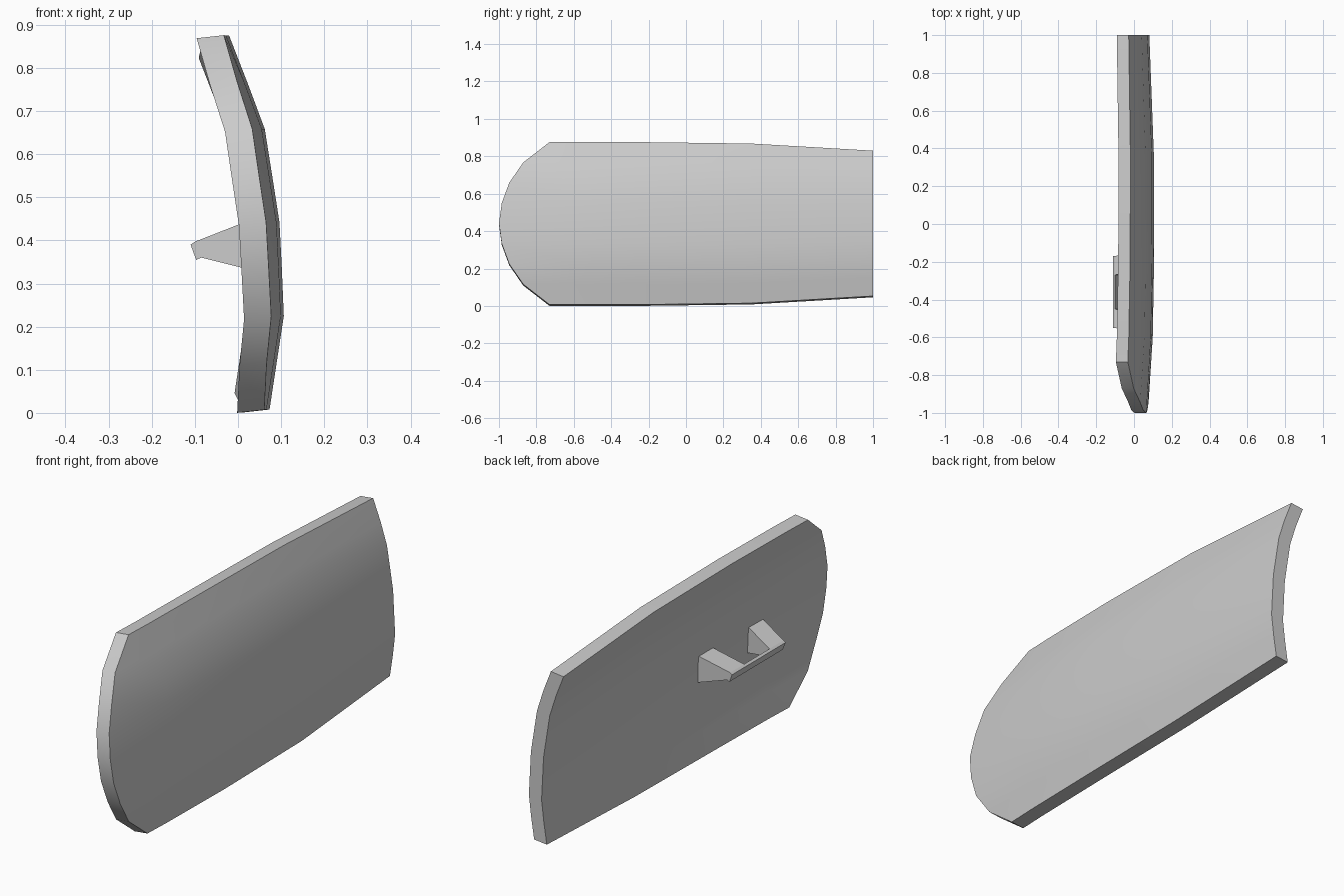
import bpy, bmesh, math

if "Cube" in bpy.data.objects:
    bpy.data.objects.remove(bpy.data.objects["Cube"])


def interp(points, v):
    """Piecewise linear lookup in sorted (key, value) pairs."""
    v = min(max(v, points[0][0]), points[-1][0])
    for (a, fa), (b, fb) in zip(points, points[1:]):
        if v <= b:
            return fa + (fb - fa) * (v - a) / (b - a)


def finish(bm, name):
    bmesh.ops.recalc_face_normals(bm, faces=bm.faces[:])
    me = bpy.data.meshes.new(name)
    bm.to_mesh(me)
    bm.free()
    ob = bpy.data.objects.new(name, me)
    bpy.context.collection.objects.link(ob)
    return ob


# Curved panel: vertical bow, lengthwise bow, and outline
BOW_Z = [(0.007, 0.073), (0.23, 0.107), (0.445, 0.096), (0.665, 0.061), (0.876, -0.021)]
BOW_Y = [(-1, -0.031), (-0.945, -0.029), (-0.73, -0.012), (-0.6, -0.007),
         (-0.2, 0), (0.35, -0.001), (1, -0.025)]
INSET = [(-1, 0), (0, 0.001), (0.35, 0.008), (1, 0.046)]
TIP = [-0.73, -0.87, -0.945, -0.985, -1.0, -0.985, -0.945, -0.87, -0.73]

bm = bmesh.new()
grid = []
for r, tip in enumerate(TIP):
    row = []
    for y in (1, 0.35, -0.2, -0.6, tip):
        d = interp(INSET, y)
        z = 0.007 + d + (0.869 - 2 * d) * r / 8
        row.append(bm.verts.new((interp(BOW_Z, z) + interp(BOW_Y, y), y, z)))
    grid.append(row)
for a, b in zip(grid, grid[1:]):
    for i in range(4):
        bm.faces.new((a[i], a[i + 1], b[i + 1], b[i]))
# Thickness
ext = bmesh.ops.extrude_face_region(bm, geom=bm.faces[:], use_keep_orig=True)
bmesh.ops.translate(bm, vec=(-0.063, 0, -0.007),
                    verts=[v for v in ext["geom"] if isinstance(v, bmesh.types.BMVert)])
panel = finish(bm, "curved_panel")
bpy.context.view_layer.objects.active = panel
panel.select_set(True)
bpy.ops.object.shade_smooth_by_angle(angle=math.radians(30))


# Handle: loft between two matching cross-sections
def loft(name, first, last):
    bm = bmesh.new()
    a = [bm.verts.new(p) for p in first]
    b = [bm.verts.new(p) for p in last]
    n = len(a)
    bm.faces.new(a)
    bm.faces.new(b[::-1])
    for i in range(n):
        bm.faces.new((a[i], b[i], b[(i + 1) % n], a[(i + 1) % n]))
    return finish(bm, name)


MID = -0.36
GRIP = [(-0.1, 0.397), (-0.11, 0.39), (-0.097, 0.355), (-0.085, 0.36)]
loft("handle_grip", [(x, MID - 0.19, z) for x, z in GRIP],
     [(x, MID + 0.19, z) for x, z in GRIP])

# Tapered, splayed posts
for side, label in ((-1, "front"), (1, "rear")):
    def section(x0, top, x1, bottom, inner, outer):
        yi, yo = MID + side * inner, MID + side * outer
        return [(x0, yi, top), (x0, yo, top), (x1, yo, bottom), (x1, yi, bottom)]
    loft("handle_post_" + label,
         section(0.035, 0.45, 0.035, 0.33, 0.125, 0.225),
         section(-0.1, 0.397, -0.085, 0.36, 0.09, 0.19))
